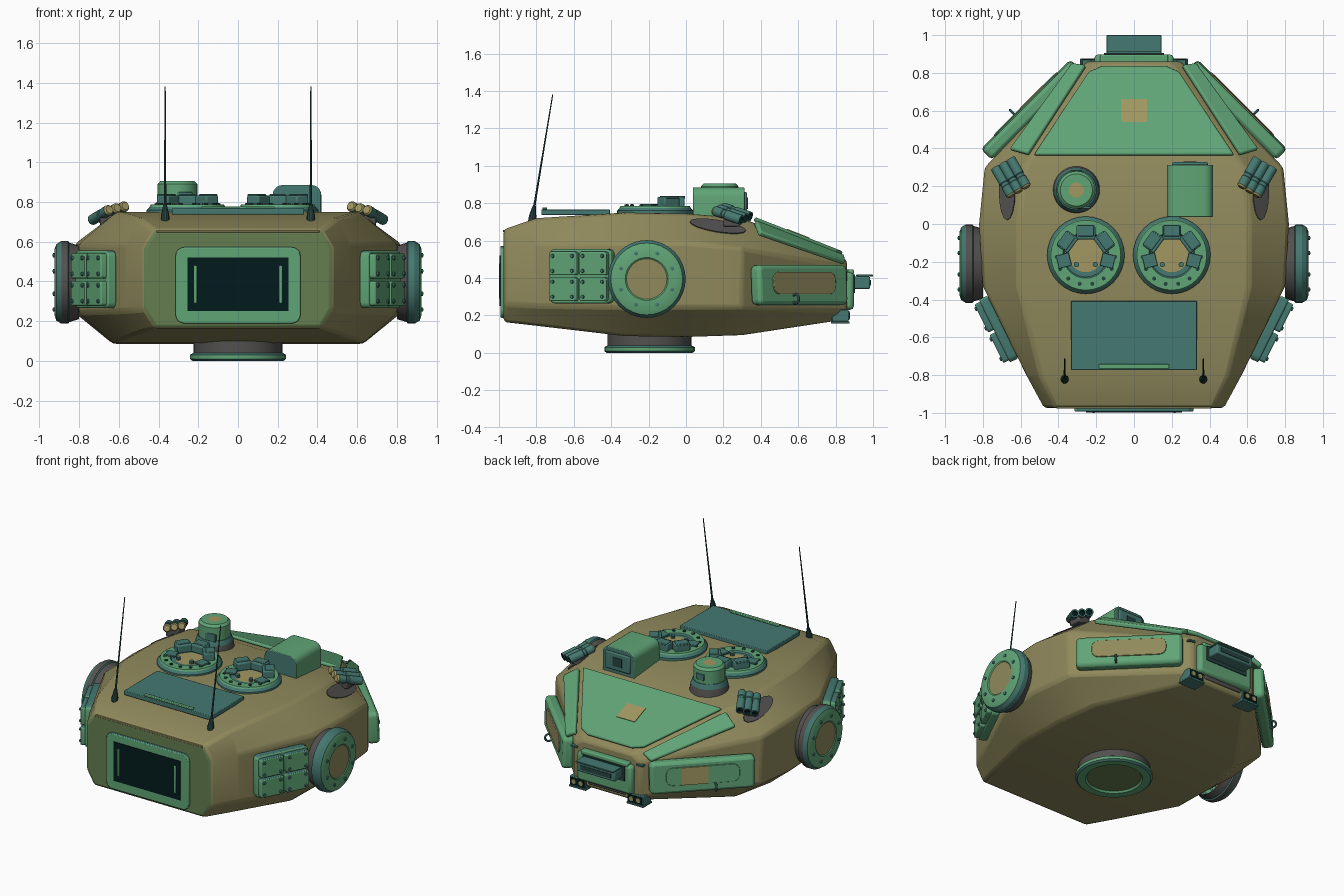
import bpy, bmesh, math
from mathutils import Matrix, Vector

if "Cube" in bpy.data.objects:
    bpy.data.objects.remove(bpy.data.objects["Cube"])


def material(name, r, g, b):
    m = bpy.data.materials.new(name)
    m.use_nodes = True
    m.diffuse_color = (r, g, b, 1)
    m.node_tree.nodes["Principled BSDF"].inputs["Base Color"].default_value = (r, g, b, 1)
    return m


TAN = material("tan", .28, .254, .108)
GREEN = material("green", .118, .375, .183)
TEAL = material("teal", .06, .19, .165)
GREY = material("grey", .085, .082, .08)
BLACK = material("dark_glass", .001, .011, .012)
DARK = material("dark_teal", .02, .06, .055)
SAND = material("sand", .36, .31, .12)
OLIVE = material("olive_green", .13, .21, .08)


def finish(name, bm, mats, matrix=None, bevel=0, segs=2):
    bmesh.ops.recalc_face_normals(bm, faces=bm.faces)
    me = bpy.data.meshes.new(name)
    bm.to_mesh(me)
    bm.free()
    ob = bpy.data.objects.new(name, me)
    bpy.context.collection.objects.link(ob)
    for m in mats:
        me.materials.append(m)
    if matrix:
        ob.matrix_world = matrix
    if bevel:
        mod = ob.modifiers.new("soft_edges", "BEVEL")
        mod.width, mod.segments, mod.limit_method = bevel, segs, "ANGLE"
    bpy.ops.object.select_all(action="DESELECT")
    ob.select_set(True)
    bpy.context.view_layer.objects.active = ob
    bpy.ops.object.shade_smooth_by_angle(angle=math.radians(32))
    return ob


def box(name, loc, size, mat, frame=None, bevel=.008):
    """Box placed in world space, or in a local frame."""
    bm = bmesh.new()
    bmesh.ops.create_cube(bm, size=1)
    bmesh.ops.scale(bm, vec=size, verts=bm.verts)
    return finish(name, bm, [mat], (frame or Matrix()) @ Matrix.Translation(loc), bevel)


def rounded(name, size, corner, mats, matrix, bevel):
    """Slab with round corners; a second material goes on the edges facing local up."""
    bm = bmesh.new()
    bmesh.ops.create_cube(bm, size=1)
    bmesh.ops.scale(bm, vec=size, verts=bm.verts)
    upright = [e for e in bm.edges if abs(e.verts[0].co.z - e.verts[1].co.z) > size[2] / 2]
    bmesh.ops.bevel(bm, geom=upright, offset=corner, segments=4, affect="EDGES", profile=.5)
    bm.normal_update()
    for f in bm.faces:
        f.material_index = int(len(mats) > 1 and f.normal.y > .7)
    return finish(name, bm, mats, matrix, bevel)


def plate(name, pts, thick, mat, bevel=.01):
    """Flat polygon given thickness along its normal."""
    bm = bmesh.new()
    f = bm.faces.new([bm.verts.new(p) for p in pts])
    f.normal_update()
    n = f.normal * thick
    ext = bmesh.ops.extrude_face_region(bm, geom=[f])["geom"]
    bmesh.ops.translate(bm, vec=n, verts=[v for v in ext if isinstance(v, bmesh.types.BMVert)])
    return finish(name, bm, [mat], None, bevel)


def lathe(name, profile, mats, frame, bands=None, seg=32):
    """Turn (radius, height) points about the local z axis; bands colours each ring."""
    bm = bmesh.new()
    rings = []
    for r, z in profile:
        n = 1 if r == 0 else seg
        rings.append([bm.verts.new((r * math.cos(math.tau * i / seg), r * math.sin(math.tau * i / seg), z))
                      for i in range(n)])
    for k, (a, b) in enumerate(zip(rings, rings[1:])):
        for i in range(seg):
            j = (i + 1) % seg
            q = [a[i % len(a)], a[j % len(a)], b[j % len(b)], b[i % len(b)]]
            f = bm.faces.new(list(dict.fromkeys(q)))
            f.material_index = bands[k] if bands else 0
    return finish(name, bm, mats, frame)


def frame(loc, z_axis, up=(0, 0, 1)):
    """Local frame: z along z_axis, y close to up."""
    z = Vector(z_axis).normalized()
    x = Vector(up).cross(z).normalized()
    m = Matrix((x, z.cross(x), z)).transposed().to_4x4()
    return Matrix.Translation(loc) @ m


def at(x, y, z):
    return Matrix.Translation((x, y, z))


def bolts(name, base, radius, count, height, mat, start=0.0, span=math.tau):
    for i in range(count):
        a = start + span * i / count
        lathe(name, [(.011, 0), (.011, .008), (0, .012)], [mat],
              base @ at(radius * math.cos(a), radius * math.sin(a), height), seg=8)


# Hull: octagonal sections along y
sections = [  # y, roof half width, side half width, floor half width, floor, low, high, roof
    (-.975, .42, .475, .42, .165, .26, .57, .66),
    (-.80, .50, .57, .48, .145, .25, .58, .72),
    (-.33, .61, .80, .63, .09, .24, .59, .75),
    (0, .61, .82, .63, .085, .24, .59, .745),
    (.30, .58, .79, .58, .095, .24, .56, .72),
    (.86, .19, .25, .19, .18, .22, .46, .50)]
bm = bmesh.new()
loops = []
for y, wt, wm, wb, z0, z1, z2, z3 in sections:
    half = [(wb, z0), (wm, z1), (wm, z2), (wt, z3)]
    ring = half + [(-x, z) for x, z in reversed(half)]
    loops.append([bm.verts.new((x, y, z)) for x, z in ring])
for a, b in zip(loops, loops[1:]):
    for i in range(8):
        j = (i + 1) % 8
        bm.faces.new((a[i], a[j], b[j], b[i]))
bm.faces.new(loops[0]).material_index = 1
bm.faces.new(loops[-1])
finish("hull", bm, [TAN, OLIVE], None, .018, 2)

# Turntable under the hull
lathe("turntable", [(0, .012), (.17, .012), (.18, 0), (.23, 0), (.242, .01), (.242, .03), (.225, .04),
                    (.225, .1), (0, .1)], [GREEN, GREY, OLIVE, TEAL], at(0, -.195, 0), [2, 0, 0, 3, 0, 3, 1, 1])

# Front panel with dark screen and handles
rounded("front_panel", (.63, .385, .03), .045, [GREEN, TEAL], frame((0, -.978, .38), (0, -1, 0)), .006)
box("front_screen", (0, -.993, .385), (.51, .008, .27), BLACK, bevel=0)
box("front_lip", (0, -.972, .652), (.82, .012, .012), TAN, bevel=.003)
for s in (-1, 1):
    box("screen_handle", (s * .215, -.994, .385), (.016, .012, .19), GREEN, bevel=.004)

# Roof panel
box("roof_panel", (0, -.59, .752), (.665, .365, .03), TEAL, bevel=.004)
box("roof_panel_handle", (0, -.755, .772), (.37, .025, .012), GREEN, bevel=.004)

# Hatches with vision blocks along the rear
for cx in (-.255, .2):
    base = at(cx, -.165, .74)
    lathe("hatch", [(.205, 0), (.205, .02), (.19, .035), (.185, .046), (.122, .046), (.115, .036), (.09, .036),
                    (0, .04)], [TEAL, GREEN, SAND], base, [0, 0, 1, 1, 0, 0, 2])
    bolts("hatch_bolt", base, .155, 8, .044, DARK, math.pi * 1.02, math.pi * 1.1)
    for deg in (36, 90, 144):
        turn = base @ Matrix.Rotation(math.radians(deg - 90), 4, "Z")
        box("vision_block", (0, .12, .066), (.10, .075, .055), TEAL, turn)
        box("vision_hood", (0, .13, .092), (.085, .06, .014), TEAL, turn, .004)
    for deg in (-14, 194):
        turn = base @ Matrix.Rotation(math.radians(deg - 90), 4, "Z")
        box("vision_cover", (0, .12, .05), (.07, .07, .012), TEAL, turn, .003)
    for k in (-.05, .05):
        lathe("hatch_latch", [(.014, 0), (.014, .02), (0, .02)], [TEAL], base @ at(k, -.05, .036), seg=10)

# Round sight
lathe("round_sight", [(.128, 0), (.118, .07), (.105, .10), (.10, .10), (.10, .19), (.085, .206), (.04, .206), (0, .206)],
      [GREY, GREEN, SAND, TEAL], at(-.305, .18, .70), [0, 3, 3, 1, 1, 1, 2])
box("round_sight_window", (-.305, .279, .845), (.06, .014, .04), TEAL, bevel=.003)
box("round_sight_cover", (-.27, .087, .825), (.08, .014, .05), TEAL, bevel=.003)

# Box sight: green shell, teal ends
bm = bmesh.new()
bmesh.ops.create_cube(bm, size=1)
bmesh.ops.scale(bm, vec=(.245, .275, .19), verts=bm.verts)
bmesh.ops.bevel(bm, geom=[e for e in bm.edges if e.verts[0].co.z > 0 and e.verts[1].co.z > 0
                          and abs(e.verts[0].co.y - e.verts[1].co.y) > .1],
                offset=.05, segments=5, affect="EDGES", profile=.5)
bm.normal_update()
for f in bm.faces:
    f.material_index = int(abs(f.normal.y) > .9)
finish("box_sight", bm, [GREEN, TEAL], at(.297, .175, .79), .005)
box("box_sight_door", (.297, .318, .80), (.19, .018, .12), TEAL)
box("box_sight_window", (.297, .328, .80), (.07, .006, .06), DARK, bevel=0)

# Rear sloped armour plate with sand square
plate("rear_plate", [(-.53, .36, .703), (.53, .36, .703), (.24, .80, .531), (.17, .83, .519),
                     (-.17, .83, .519), (-.24, .80, .531)], .025, GREEN)
slope = frame((0, .60, .637), (0, .39, 1), (0, 1, 0))
box("rear_square", (0, 0, 0), (.14, .13, .006), SAND, slope, 0)

# Rear sensor block and lamps
box("rear_block", (0, .86, .33), (.42, .075, .20), GREEN, bevel=.02)
box("rear_block_top", (0, .87, .432), (.36, .055, .03), GREEN)
box("rear_recess", (0, .90, .37), (.32, .008, .10), DARK, bevel=0)
box("rear_sensor", (0, .94, .375), (.29, .09, .065), TEAL)
box("rear_sensor_hood", (0, .955, .413), (.29, .09, .01), TEAL, bevel=.003)
box("rear_sensor_slot", (0, .986, .375), (.23, .004, .03), DARK, bevel=0)
box("rear_underside_strip", (0, .845, .222), (.29, .05, .03), GREY)
for s in (-1, 1):
    box("rear_lamp", (s * .22, .825, .20), (.12, .09, .065), TEAL, bevel=.004)
    box("rear_lamp_face", (s * .22, .871, .20), (.105, .004, .05), BLACK, bevel=0)
    box("rear_lamp_shelf", (s * .22, .825, .163), (.13, .10, .01), TEAL, bevel=.002)
    for k in (-.027, .027):
        lathe("rear_lamp_lens", [(.016, 0), (.016, .006), (0, .006)], [SAND],
              frame((s * .22 + k, .871, .20), (0, 1, 0)), seg=12)
    box("rear_step", (s * .25, .855, .44), (.05, .03, .012), TEAL, bevel=.003)

for s in (-1, 1):
    # Side drum, with a wider grey band on the right
    drum = frame((s * .80, -.21, .395), (s, 0, 0))
    lathe("side_drum", [(.185, 0), (.20, .05), (.208, .055), (.208, .09), (.192, .115), (.165, .125), (.115, .125),
                        (.108, .12), (0, .12)], [GREY, TEAL, GREEN, TAN], drum,
          [0, 1, 1 if s > 0 else 0, 1, 2, 2, 2, 3])
    bolts("drum_bolt", drum, .148, 8, .123, TEAL, math.pi / 8)

    # Block armour on the front quarter
    side = frame((s * .717, -.556, .41), (s * .896, -.444, 0))
    rounded("armour_base", (.37, .29, .05), .03, [GREEN, TEAL], side, .008)
    for u in (-.09, .09):
        for v in (-.07, .068):
            rounded("armour_tile", (.165, .126, .05), .015, [GREEN, TEAL], side @ at(u, v, .032), .006)
            for p in (-.058, .058):
                for q in (-.04, .04):
                    lathe("tile_bolt", [(.011, 0), (.009, .01), (0, .01)], [TEAL],
                          side @ at(u + p, v + q, .056), seg=8)

    # Rear quarter side plate with round-ended panel and tow ring
    quarter = frame((s * .545, .605, .362), (s, 1, .06))
    rounded("quarter_plate", (.67, .215, .075), .03, [GREEN], quarter, .02)
    rounded("quarter_panel", (.47, .12, .012), .045, [TAN if s > 0 else GREEN], quarter @ at(0, .01, .0385), .003)
    if s < 0:
        box("quarter_patch", (-.05, .01, .045), (.17, .118, .004), SAND, quarter, 0)
    bpy.ops.mesh.primitive_torus_add(major_radius=.024, minor_radius=.007, major_segments=16, minor_segments=8)
    ring = bpy.context.object
    ring.name = "tow_ring"
    ring.data.materials.append(TEAL)
    ring.matrix_world = quarter @ at(s * -.08, -.075, .05) @ Matrix.Rotation(math.pi / 2, 4, "Y")

    # Sloped strip over the rear quarter
    pts = [(s * .555, .36, .69), (s * .65, .385, .625), (s * .32, .84, .468), (s * .25, .83, .505)]
    plate("quarter_strip", pts if s > 0 else pts[::-1], .03, GREEN)

    # Smoke tubes over a grey oval patch
    oval = [(.67 + .042 * math.cos(t * math.tau / 16), .17 + .15 * math.sin(t * math.tau / 16)) for t in range(16)]
    plate("grey_patch", [(s * x, y, .747 - (x - .61) * .75 - y * .158) for x, y in oval][::s], .006, GREY, 0)
    axis = Vector((s * .5, .87, -.3)).normalized()
    across = Vector((s * .87, -.5, -.2)).normalized()
    mid = Vector((s * .65, .245, .745))
    for k in (-1, 0, 1):
        f = frame(mid + across * k * .047 - axis * .09, axis)
        lathe("smoke_tube", [(0, 0), (.02, 0), (.027, .01), (.027, .06), (.023, .065), (.023, .08), (.027, .085),
                             (.027, .18), (.018, .18), (.018, .16), (0, .16)], [TEAL, SAND, BLACK], f,
              [1, 1, 0, 0, 0, 0, 0, 0, 2, 2], 16)
    box("smoke_bracket", mid + Vector((0, 0, -.04)), (.09, .09, .06), GREY)

    # Whip antenna
    whip = frame((s * .367, -.825, .70), (0, .165, 1), (0, 1, 0))
    lathe("antenna", [(0, 0), (.021, 0), (.021, .03), (.012, .075), (.007, .09), (.006, .12), (.003, .69), (0, .69)],
          [DARK], whip, seg=10)
